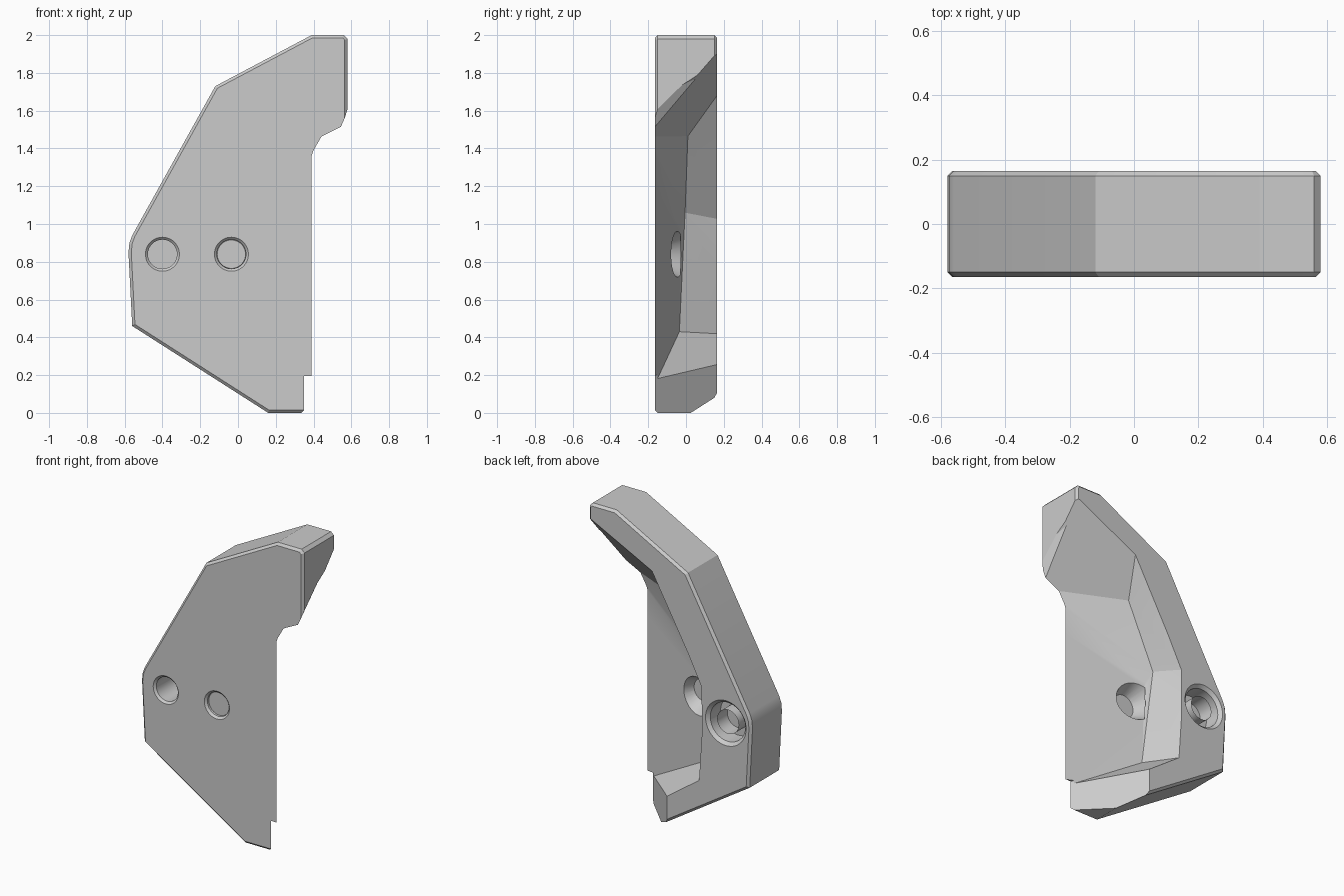
import bpy, bmesh
from math import radians
from mathutils import Matrix, Vector

cube = bpy.data.objects.get("Cube")
if cube:
    bpy.data.objects.remove(cube, do_unlink=True)

HALF = 0.165      # half thickness
CHAMFER = 0.015


def finish(bm, name):
    bmesh.ops.recalc_face_normals(bm, faces=bm.faces)
    mesh = bpy.data.meshes.new(name)
    bm.to_mesh(mesh)
    bm.free()
    obj = bpy.data.objects.new(name, mesh)
    bpy.context.collection.objects.link(obj)
    return obj


def hull(name, points):
    bm = bmesh.new()
    verts = [bm.verts.new(p) for p in points]
    res = bmesh.ops.convex_hull(bm, input=verts)
    bmesh.ops.delete(bm, geom=[v for v in bm.verts if not v.link_faces], context='VERTS')
    return finish(bm, name)


def cone(name, x, y1, r1, y2, r2):
    bm = bmesh.new()
    place = Matrix.Translation((x, (y1 + y2) / 2, 0.84)) @ Matrix.Rotation(radians(-90), 4, 'X')
    bmesh.ops.create_cone(bm, cap_ends=True, segments=48, radius1=r1, radius2=r2,
                          depth=y2 - y1, matrix=place)
    return finish(bm, name)


def cut(body, cutter):
    mod = body.modifiers.new("cut", 'BOOLEAN')
    mod.operation, mod.solver, mod.object = 'DIFFERENCE', 'EXACT', cutter
    bpy.context.view_layer.objects.active = body
    bpy.ops.object.modifier_apply(modifier=mod.name)
    bpy.data.objects.remove(cutter, do_unlink=True)


# Bracket blank: outline extruded through the thickness, chamfered front and back
outline = [(0.16, 0), (0.58, 0), (0.58, 1.98), (0.56, 2), (0.39, 2), (-0.12, 1.73),
           (-0.56, 0.94), (-0.575, 0.9), (-0.58, 0.85), (-0.56, 0.46)]
bm = bmesh.new()
face = bm.faces.new([bm.verts.new((x, -HALF, z)) for x, z in outline])
ext = bmesh.ops.extrude_face_region(bm, geom=[face])
bmesh.ops.translate(bm, vec=(0, 2 * HALF, 0),
                    verts=[g for g in ext["geom"] if isinstance(g, bmesh.types.BMVert)])
rims = [e for e in bm.edges if abs(e.verts[0].co.y - e.verts[1].co.y) < 1e-4]
bmesh.ops.bevel(bm, geom=rims, offset=CHAMFER, segments=1, profile=0.5,
                affect='EDGES', clamp_overlap=False)
body = finish(bm, "bracket_body")

# Tapered pocket: inner corners, their drafted continuation, and the open right side
inner = [Vector(p) for p in [(0.05, 0.01, 1.465), (-0.15, -0.005, 1.06), (-0.09, -0.035, 0.43)]]
rim = [Vector(p) for p in [(0.12, 0.15, 1.66), (-0.22, 0.15, 1.03), (-0.2, 0.15, 0.42)]]
outer = [i + (r - i) * 2 for i, r in zip(inner, rim)]
open_side = [(0.87, -0.295, -0.13), (0.52, -0.2, 1.44), (0.52, -0.2, 1.462),
             (1, -0.33, 1.45), (1, -0.2, 1.7), (1, 0.4, 2.385), (1, 0.4, -0.43)]
cut(body, hull("pocket", inner + [Vector((-0.11, -0.03, 0.98))] + outer + open_side))

# Diagonal end of the foot
foot_top = [(0.4, -0.215, 0.18), (-0.03, 0.215, 0.32), (0.7, -0.215, 0.18), (0.7, 0.215, 0.18)]
cut(body, hull("foot_end", foot_top + [(x, y, -0.1) for x, y, z in foot_top]))

# Chamfer under the tip
cut(body, hull("tip_chamfer", [(0.52, -0.2, 1.425), (0.62, -0.2, 1.65), (0.62, -0.2, 1.3),
                               (0.53, 0.2, 1.84), (0.62, 0.2, 1.91), (0.62, 0.2, 1.6)]))

# Screw holes: both chamfered in front, one counterbored and one countersunk behind
BORE = 0.077
for x, end in ((-0.4, 0.3), (-0.035, 0)):
    cut(body, cone("hole", x, -0.3, BORE, end, BORE))
    cut(body, cone("front_lip", x, -0.18, BORE + 0.028, -0.149, BORE - 0.003))
cut(body, cone("counterbore", -0.4, 0.04, 0.125, 0.3, 0.125))
cut(body, cone("back_lip", -0.4, 0.143, 0.123, 0.18, 0.16))
cut(body, cone("countersink", -0.035, -0.14, BORE - 0.002, -0.03, 0.13))

# Single grey finish
grey = bpy.data.materials.new("grey")
grey.use_nodes = True
colour = (0.6, 0.6, 0.6, 1)
grey.diffuse_color = colour
grey.node_tree.nodes["Principled BSDF"].inputs["Base Color"].default_value = colour
body.data.materials.clear()
body.data.materials.append(grey)

bpy.ops.object.select_all(action='DESELECT')
body.select_set(True)
bpy.context.view_layer.objects.active = body
bpy.ops.object.shade_smooth_by_angle(angle=radians(20))
